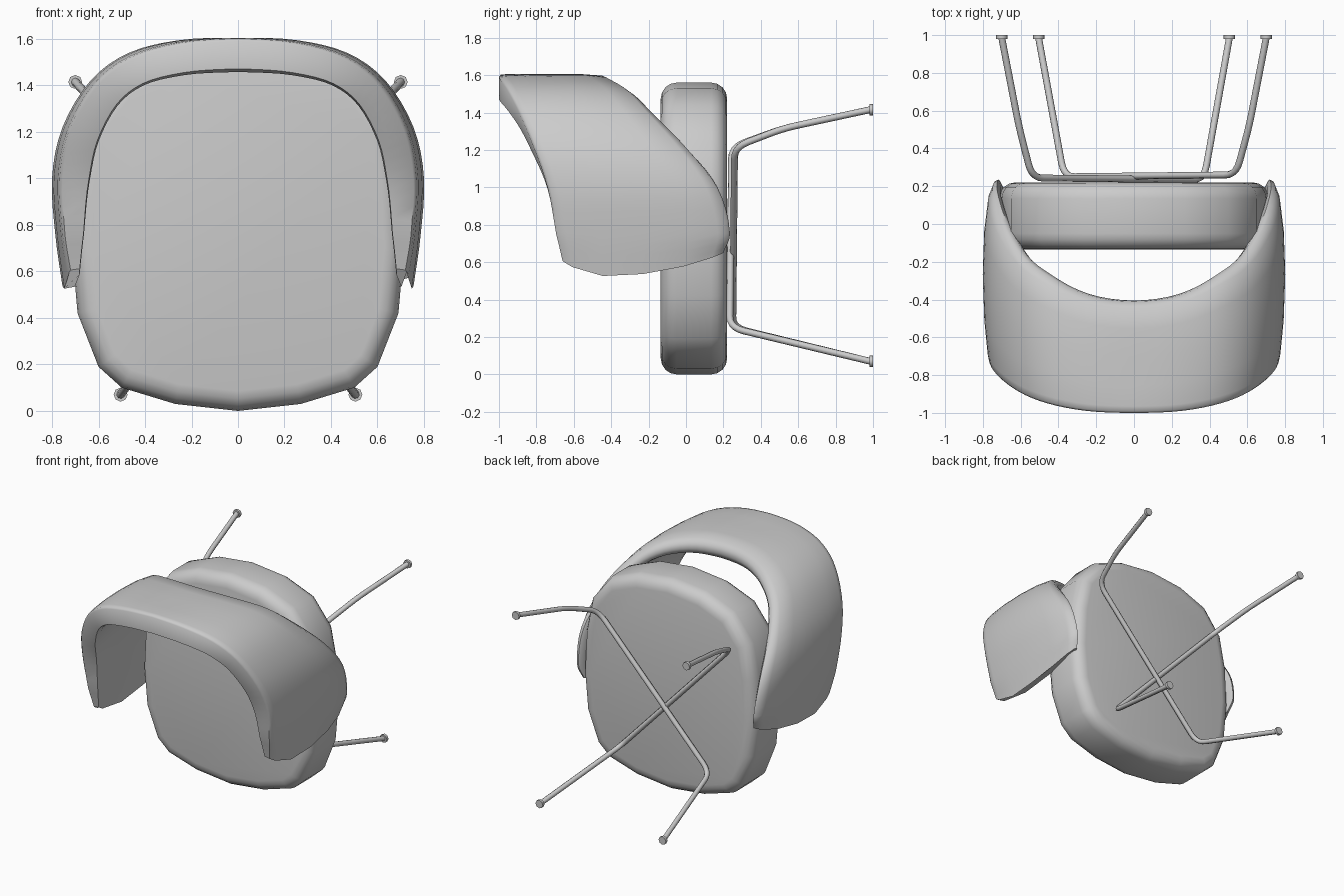
import bpy, bmesh, math
from mathutils import Vector

cube = bpy.data.objects.get("Cube")
if cube:
    bpy.data.objects.remove(cube, do_unlink=True)

grey = bpy.data.materials.new("plain grey")
grey.use_nodes = True
grey.diffuse_color = (0.6, 0.6, 0.6, 1)
grey.node_tree.nodes["Principled BSDF"].inputs["Base Color"].default_value = grey.diffuse_color


def finish(name, bm, angle=40):
    bmesh.ops.recalc_face_normals(bm, faces=bm.faces)
    mesh = bpy.data.meshes.new(name)
    bm.to_mesh(mesh)
    bm.free()
    mesh.materials.append(grey)
    ob = bpy.data.objects.new(name, mesh)
    bpy.context.collection.objects.link(ob)
    bpy.ops.object.select_all(action='DESELECT')
    ob.select_set(True)
    bpy.context.view_layer.objects.active = ob
    bpy.ops.object.shade_smooth_by_angle(angle=math.radians(angle))


def smooth_path(points, steps):
    """Catmull-Rom interpolation of tuples of any length."""
    pts = [Vector(p) for p in points]
    pts = [pts[0] * 2 - pts[1]] + pts + [pts[-1] * 2 - pts[-2]]
    out = []
    for a, b, c, d in zip(pts, pts[1:], pts[2:], pts[3:]):
        for i in range(steps):
            t = i / steps
            out.append(0.5 * (2 * b + (c - a) * t + (2 * a - 5 * b + 4 * c - d) * t * t
                              + (3 * b - a - 3 * c + d) * t ** 3))
    return out + [pts[-2]]


# Seat cushion: faceted outline, extruded and rounded
half = [(0, 0), (0.27, 0.03), (0.5, 0.1), (0.6, 0.19), (0.69, 0.42), (0.715, 0.7),
        (0.70, 1.0), (0.65, 1.25), (0.5, 1.44), (0.27, 1.53), (0, 1.56)]
outline = half + [(-x, z) for x, z in half[-2:0:-1]]
bm = bmesh.new()
face = bm.faces.new([bm.verts.new((x, -0.135, z)) for x, z in outline])
ext = bmesh.ops.extrude_face_region(bm, geom=[face])
bmesh.ops.translate(bm, vec=(0, 0.355, 0),
                    verts=[v for v in ext["geom"] if isinstance(v, bmesh.types.BMVert)])
rims = [e for e in bm.edges if abs(e.verts[0].co.y - e.verts[1].co.y) < 0.001]
bmesh.ops.bevel(bm, geom=rims, offset=0.085, segments=4, profile=0.5, affect='EDGES')
finish("seat", bm)

# Backrest: stations along the rim as (x, z, front y, rear y, front thickness, rear thickness)
side = [(0.755, 0.525, -0.66, 0.2, 0.05, 0.05),
        (0.785, 0.75, -0.695, 0.235, 0.1, 0.06),
        (0.80, 1.0, -0.74, 0.17, 0.14, 0.075),
        (0.755, 1.22, -0.81, 0.02, 0.145, 0.09),
        (0.635, 1.42, -0.89, -0.16, 0.14, 0.1),
        (0.47, 1.54, -0.95, -0.27, 0.14, 0.11),
        (0.25, 1.595, -0.99, -0.37, 0.145, 0.12)]
top = (0, 1.605, -1.0, -0.405, 0.148, 0.13)
stations = smooth_path(side + [top] + [(-s[0],) + s[1:] for s in reversed(side)], 4)
# Cross-section as (front to rear, outside to inside)
section = [(0, 0.1), (0.015, 0.02), (0.06, 0), (0.25, 0), (0.5, 0), (0.75, 0), (0.93, 0.06),
           (0.99, 0.3), (1, 0.6), (0.97, 0.9), (0.9, 1), (0.65, 1), (0.35, 1), (0.05, 1), (0, 0.9)]
bm = bmesh.new()
rings = []
last = len(stations) - 1
for i, (x, z, yf, yr, tf, tr) in enumerate(stations):
    a, b = stations[max(i - 1, 0)], stations[min(i + 1, last)]
    tangent = Vector((b[0] - a[0], b[1] - a[1])).normalized()
    inward = Vector((-tangent.y, tangent.x))
    near_end = max(0, 1 - min(i, last - i) / 4)
    ring = []
    for u, d in section:
        inset = 0.04 * abs(x) * (2 * u - 1) ** 2 + d * (tf + (tr - tf) * u)
        curl = near_end * (0.22 * (u - 0.27) ** 2 + 0.4 * max(0, 0.15 - u))
        p = Vector((x, z)) + inward * inset
        ring.append(bm.verts.new((p.x, yf + (yr - yf) * u, p.y + curl)))
    rings.append(ring)
n = len(section)
for r, s in zip(rings, rings[1:]):
    for j in range(n):
        k = (j + 1) % n
        bm.faces.new((r[j], r[k], s[k], s[j]))
bm.faces.new(rings[0])
bm.faces.new(rings[-1])
finish("backrest", bm, 50)


# Legs: two bent tubes crossing behind the seat, with disc feet
def tube(name, points, radius):
    curve = bpy.data.curves.new(name, 'CURVE')
    curve.dimensions = '3D'
    curve.bevel_depth = radius
    curve.bevel_resolution = 2
    curve.use_fill_caps = True
    curve.materials.append(grey)
    spline = curve.splines.new('POLY')
    spline.points.add(len(points) - 1)
    for sp, p in zip(spline.points, points):
        sp.co = (*p, 1)
    spline.use_smooth = True
    bpy.context.collection.objects.link(bpy.data.objects.new(name, curve))


def rounded(points, radius):
    """Replace each inner corner with a short quadratic bend."""
    pts = [Vector(p) for p in points]
    out = [pts[0]]
    for a, b, c in zip(pts, pts[1:], pts[2:]):
        p, q = b + (a - b).normalized() * radius, b + (c - b).normalized() * radius
        out += [p.lerp(b, t / 5).lerp(b.lerp(q, t / 5), t / 5) for t in range(6)]
    return out + [pts[-1]]


for s, label in ((1, "left"), (-1, "right")):
    y = 0.242 + 0.008 * s
    path = [(0.7 * s, 0.985, 1.415), (0.61 * s, 0.52, 1.315), (0.54 * s, y + 0.01, 1.215),
            (-0.37 * s, y, 0.25), (-0.505 * s, 0.985, 0.07)]
    tube(label + "_leg_tube", rounded(path, 0.08), 0.018)
    for end, foot in ((path[0], "upper"), (path[-1], "lower")):
        x, _, z = end
        tube(f"{label}_{foot}_foot", [(x, 0.98, z), (x, 1.0, z)], 0.03)
